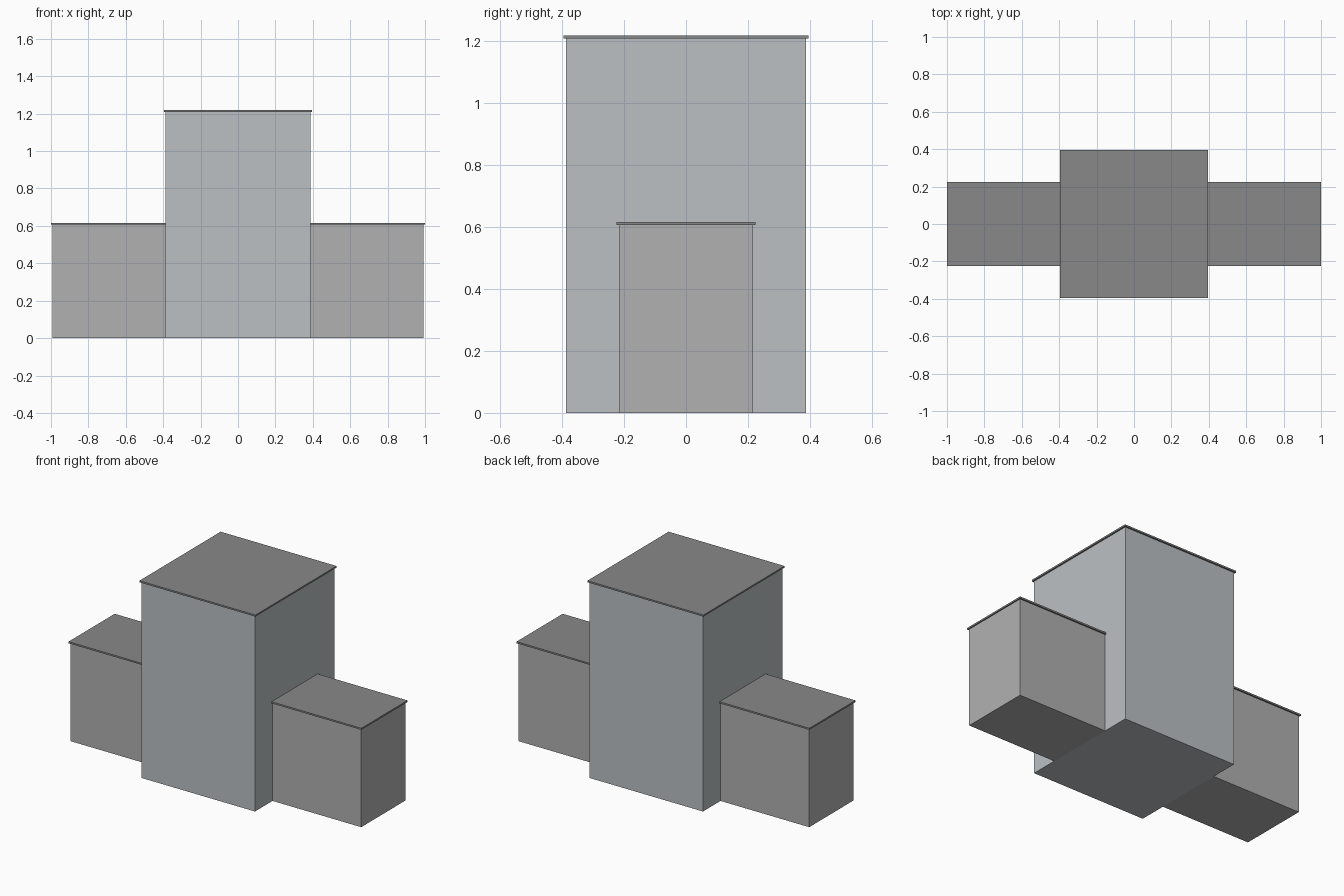
import bpy
import bmesh

if "Cube" in bpy.data.objects:
    bpy.data.objects.remove(bpy.data.objects["Cube"])


def material(name, rgb):
    mat = bpy.data.materials.new(name)
    mat.diffuse_color = (*rgb, 1.0)
    mat.use_nodes = True
    mat.node_tree.nodes["Principled BSDF"].inputs["Base Color"].default_value = mat.diffuse_color
    return mat


def box(name, x, y, z, mat):
    """Axis-aligned box from (min, max) ranges."""
    bm = bmesh.new()
    bmesh.ops.create_cube(bm, size=1.0)
    for v in bm.verts:
        for i, (lo, hi) in enumerate((x, y, z)):
            v.co[i] = lo if v.co[i] < 0 else hi
    mesh = bpy.data.meshes.new(name)
    bm.to_mesh(mesh)
    bm.free()
    mesh.materials.append(mat)
    obj = bpy.data.objects.new(name, mesh)
    bpy.context.collection.objects.link(obj)
    return obj


tower_wall = material("tower_wall", (0.50, 0.53, 0.55))
wing_wall = material("wing_wall", (0.44, 0.44, 0.44))
roofing = material("roofing", (0.25, 0.25, 0.25))

T = 0.387          # tower half width
W = 0.216          # wing half depth
LIP = 0.009        # roof overhang
TOWER_H, WING_H, SLAB = 1.209, 0.606, 0.01

# Central tower with thin overhanging roof slab
box("tower", (-T, T), (-T, T), (0, TOWER_H), tower_wall)
R = T + LIP
box("tower_roof", (-R, R), (-R, R), (TOWER_H, TOWER_H + SLAB), roofing)

# Lower wings butting against the tower on both sides
for side, s in (("left", -1), ("right", 1)):
    box(f"{side}_wing", sorted((s * T, s * 0.993)), (-W, W), (0, WING_H), wing_wall)
    box(f"{side}_wing_roof", sorted((s * T, s * 1.0)), (-W - LIP, W + LIP),
        (WING_H, WING_H + SLAB), roofing)
